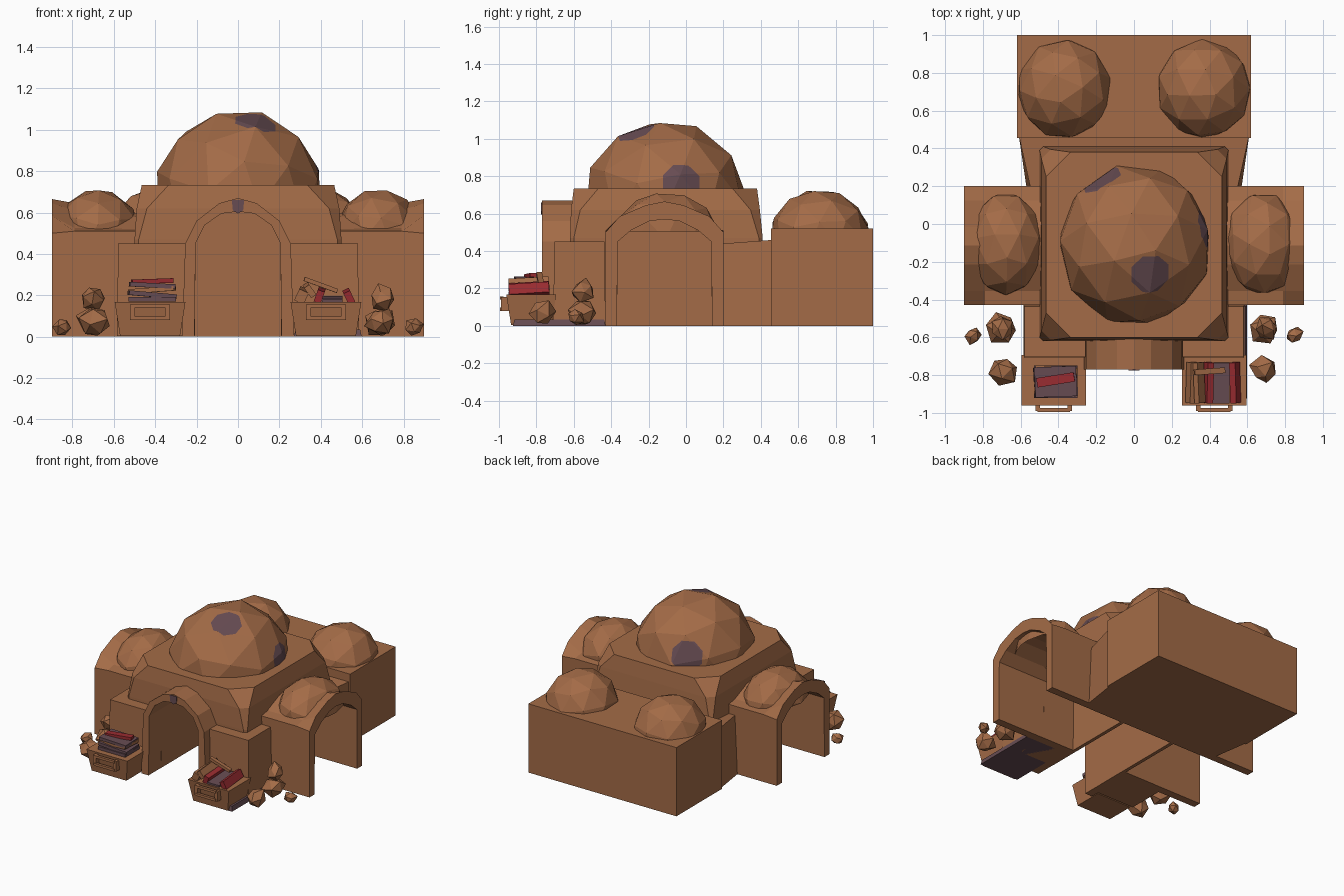
import bpy, bmesh, math, random
from mathutils import Vector, Euler

if "Cube" in bpy.data.objects:
    bpy.data.objects.remove(bpy.data.objects["Cube"])

random.seed(4)


def material(name, rgb):
    m = bpy.data.materials.new(name)
    m.diffuse_color = (*rgb, 1)
    m.use_nodes = True
    m.node_tree.nodes["Principled BSDF"].inputs["Base Color"].default_value = m.diffuse_color
    return m


CLAY = material("clay brown", (0.37, 0.148, 0.063))
PURPLE = material("dusky purple", (0.135, 0.072, 0.085))
RED = material("deep red", (0.32, 0.025, 0.03))


def finish(name, bm, *mats):
    bmesh.ops.recalc_face_normals(bm, faces=bm.faces)
    me = bpy.data.meshes.new(name)
    bm.to_mesh(me)
    bm.free()
    for m in mats:
        me.materials.append(m)
    ob = bpy.data.objects.new(name, me)
    bpy.context.collection.objects.link(ob)
    return ob


def loft(name, rings, mat, closed=False):
    """Skin rings of points; cap the ends, or join last to first for an open arch."""
    bm = bmesh.new()
    vs = [[bm.verts.new(p) for p in r] for r in rings]
    n = len(vs[0])
    for a, b in list(zip(vs, vs[1:])) + ([(vs[-1], vs[0])] if closed else []):
        for i in range(n - 1 if closed else n):
            j = (i + 1) % n
            bm.faces.new((a[i], a[j], b[j], b[i]))
    for end in (0, -1):
        bm.faces.new([r[end] for r in vs] if closed else vs[end])
    return finish(name, bm, mat)


def rect(x0, x1, y0, y1, z, cut=0):
    if not cut:
        return [(x0, y0, z), (x1, y0, z), (x1, y1, z), (x0, y1, z)]
    return [(x0 + cut, y0, z), (x1 - cut, y0, z), (x1, y0 + cut, z), (x1, y1 - cut, z),
            (x1 - cut, y1, z), (x0 + cut, y1, z), (x0, y1 - cut, z), (x0, y0 + cut, z)]


def box(name, x0, x1, y0, y1, z0, z1, mat, grow=0):
    return loft(name, [rect(x0, x1, y0, y1, z0),
                       rect(x0 - grow, x1 + grow, y0 - grow, y1 + grow, z1)], mat)


def slab(name, loc, size, rot, mat):
    bm = bmesh.new()
    bmesh.ops.create_cube(bm, size=1)
    e = Euler([math.radians(a) for a in rot])
    for v in bm.verts:
        p = Vector([c * s for c, s in zip(v.co, size)])
        p.rotate(e)
        v.co = p + Vector(loc)
    return finish(name, bm, mat)


def mirror(half):
    return half + [(-u, z) for u, z in half[::-1] if u > 0]


def portal(name, place, outer, inner):
    """Arch tunnel: lists of (depth, half profile) for the outside and inside skins."""
    rings = [[place(u, d, z) for u, z in mirror(half)] for d, half in outer + inner[::-1]]
    return loft(name, rings, CLAY, closed=True)


def carve(target, name, place, half, d0, d1):
    """Hollow a tunnel with an open floor out of the target."""
    prof = mirror([(half[0][0], -.1)] + half[1:])
    ob = loft(name, [[place(u, d, z) for u, z in prof] for d in (d0, d1)], CLAY)
    ob.hide_render = True
    ob.hide_viewport = True
    mod = target.modifiers.new(name, "BOOLEAN")
    mod.operation = "DIFFERENCE"
    mod.object = ob


def dome(name, center, radii, turn, floor, spots=()):
    bm = bmesh.new()
    bmesh.ops.create_icosphere(bm, subdivisions=2, radius=1)
    e = Euler((0.25, 0.12, turn))
    for v in bm.verts:
        v.co.rotate(e)
        v.co = Vector([c * r for c, r in zip(v.co, radii)]) + Vector(center)
    bmesh.ops.bisect_plane(bm, geom=bm.verts[:] + bm.edges[:] + bm.faces[:],
                           plane_co=(0, 0, floor), plane_no=(0, 0, 1), clear_inner=True)
    for spot, r in spots:  # cut an eight-sided patch into the shell
        p = Vector(spot)
        axis = (p - Vector(center)).normalized()
        side = axis.orthogonal().normalized()
        up = axis.cross(side)
        dirs = [side * math.cos(k * math.pi / 4) + up * math.sin(k * math.pi / 4) for k in range(8)]
        for d in dirs:
            near = [f for f in bm.faces if (f.calc_center_median() - p).length < r + .2]
            geom = set(near)
            for f in near:
                geom.update(f.verts, f.edges)
            bmesh.ops.bisect_plane(bm, geom=list(geom), plane_co=p + d * r, plane_no=d)
        for f in bm.faces:
            c = f.calc_center_median() - p
            if c.length < r + .1 and all(c.dot(d) < r for d in dirs):
                f.material_index = 1
    return finish(name, bm, CLAY, PURPLE)


# Main hall with chamfered upper corners
hall = loft("main_hall", [rect(-.50, .50, -.62, .41, 0, .02), rect(-.50, .50, -.62, .41, .47, .02),
                          rect(-.49, .49, -.615, .395, .62, .05),
                          rect(-.465, .465, -.60, .38, .733, .13)], CLAY)
dome("main_dome", (.005, -.112, .685), (.412, .435, .415), .9, .72,
     [((.09, -.27, 1.05), .1), ((.39, -.02, .765), .1), ((-.175, .24, .80), .105)])

# Rear block, its connector and twin domes
box("rear_block", -.62, .62, .455, 1.0, 0, .52, CLAY)
loft("rear_connector", [[(-.57, .20, 0), (.57, .20, 0), (.61, .47, 0), (-.61, .47, 0)],
                        [(-.55, .20, .44), (.55, .20, .44), (.61, .47, .46), (-.61, .47, .46)]], CLAY)
for s, side in ((-1, "left"), (1, "right")):
    dome(f"rear_dome_{side}", (.37 * s, .715, .48), (.255, .268, .25), s * .7, .5)

# Front arch with keystone patch
f_out = [(.27, 0), (.255, .45), (.2, .56), (.09, .645), (0, .67)]
f_in = [(.21, 0), (.205, .45), (.16, .54), (.08, .595), (0, .605)]


def front(u, d, z):
    return (u, -d, z)


portal("front_arch", front, [(.77, f_out), (.58, f_out)], [(.77, f_in), (.58, f_in)])
carve(hall, "front_tunnel_cutter", front, f_in, .70, -.14)
loft("keystone", [[(-.03, y, .66), (.03, y, .66), (.025, y, .61), (0, y, .595), (-.025, y, .61)]
                  for y in (-.775, -.768)], PURPLE)

# Side arches: tall lip in front, lower roof with a dome behind
lip = [(.315, 0), (.315, .5), (.24, .585), (.1, .645), (0, .665)]
mid = [(.315, 0), (.315, .51), (.24, .525), (.1, .61), (0, .645)]
low = [(.315, 0), (.315, .51), (.24, .52), (.1, .575), (0, .59)]
hole = [(.255, 0), (.25, .45), (.18, .51), (.08, .56), (0, .57)]
for s, side in ((-1, "left"), (1, "right")):
    def place(u, d, z, s=s):
        return (s * d, u - .115, z)

    portal(f"side_arch_{side}", place, [(.9, lip), (.79, mid), (.46, low)],
           [(.9, hole), (.46, hole)])
    carve(hall, f"side_tunnel_cutter_{side}", place, hole, .7, .235)
    dome(f"side_dome_{side}", (.68 * s, -.105, .50), (.21, .275, .215), s * .3, .505)
    # Corner buttresses beside the front arch
    x0, x1 = sorted((.25 * s, .585 * s))
    box(f"front_buttress_{side}", x0, x1, -.71, -.43, .004, .45, CLAY, -.006)

# Dark underside below the right buttress and crate
box("dark_base", .27, .598, -.925, -.43, 0, .035, PURPLE, -.008)

# Crates with a flared top and a front handle
for s, side in ((-1, "left"), (1, "right")):
    cx = .425 * s
    box(f"crate_{side}", cx - .145, cx + .145, -.935, -.72, .004, .168, CLAY, .026)
    for dx in (-.085, .085):
        box(f"crate_handle_post_{side}", cx + dx - .012, cx + dx + .012, -.99, -.93, .08, .155, CLAY)
    for z in (.08, .14):
        box(f"crate_handle_bar_{side}", cx - .085, cx + .085, -.995, -.975, z, z + .018, CLAY)

# Cloth stacked flat in the left crate
for y, z, w, d, turn, tilt, mat in (
        (-.835, .18, .23, .17, 0, 0, PURPLE), (-.835, .203, .23, .16, 3, 5, PURPLE),
        (-.83, .226, .22, .15, -4, -4, CLAY), (-.835, .248, .22, .16, 2, 3, PURPLE),
        (-.825, .268, .2, .05, 9, -2, RED)):
    slab("folded_cloth", (-.415, y, z), (w, d, .022), (0, tilt, turn), mat)

# Cloth standing in the right crate
for x, w, tilt, z, mat in ((.31, .05, 25, .2, CLAY), (.345, .03, -35, .225, CLAY),
                           (.395, .035, 20, .2, RED), (.455, .1, 0, .16, PURPLE),
                           (.535, .035, -25, .195, RED)):
    slab("rolled_cloth", (x, -.84, z), (w, .215, .06), (4, tilt, 0), mat)
slab("cloth_cross_bar", (.4, -.78, .25), (.17, .03, .02), (0, 20, 4), CLAY)


# Rocks beside the crates
def rock(x, y, z, r):
    bm = bmesh.new()
    bmesh.ops.create_icosphere(bm, subdivisions=1, radius=r)
    e = Euler([random.uniform(0, 3) for _ in range(3)])
    for v in bm.verts:
        v.co *= random.uniform(.75, 1.15)
        v.co.rotate(e)
        v.co += Vector((x, y, z))
        v.co.z = max(v.co.z, .005)
    finish("rock", bm, CLAY)


for s in (-1, 1):
    rock(.695 * s, -.55, .075, .088)
    rock(.70 * s, -.55, .19, .065)
    rock(.69 * s, -.775, .07, .078)
    rock(.85 * s, -.59, .045, .048)
